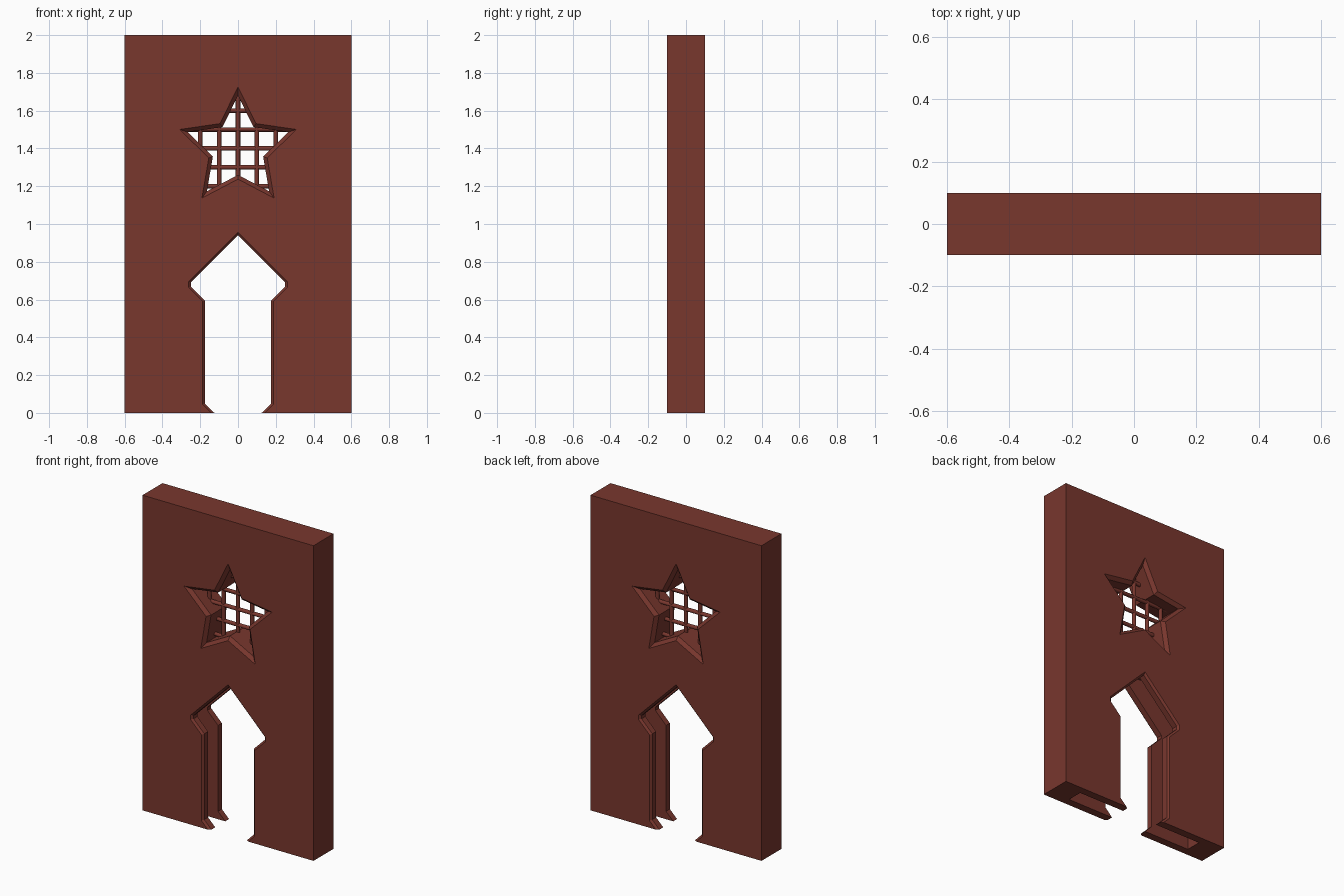
import bpy, bmesh, math
from mathutils import Vector

if "Cube" in bpy.data.objects:
    bpy.data.objects.remove(bpy.data.objects["Cube"])

paint = bpy.data.materials.new("red_brown")
paint.diffuse_color = (0.19, 0.038, 0.027, 1)
paint.use_nodes = True
paint.node_tree.nodes["Principled BSDF"].inputs["Base Color"].default_value = paint.diffuse_color


def make_object(name, bm):
    bmesh.ops.recalc_face_normals(bm, faces=bm.faces)
    mesh = bpy.data.meshes.new(name)
    bm.to_mesh(mesh)
    bm.free()
    mesh.materials.append(paint)
    ob = bpy.data.objects.new(name, mesh)
    bpy.context.collection.objects.link(ob)
    return ob


def box(name, lo, hi):
    bm = bmesh.new()
    bmesh.ops.create_cube(bm, size=1)
    for v in bm.verts:
        v.co = [l + (c + 0.5) * (h - l) for l, c, h in zip(lo, v.co, hi)]
    return make_object(name, bm)


def grow(pts, d):
    """Mitred outward offset of a counter-clockwise outline."""
    out = []
    for i, p in enumerate(pts):
        p, a, b = Vector(p), Vector(pts[i - 1]), Vector(pts[(i + 1) % len(pts)])
        e, f = (p - a).normalized(), (b - p).normalized()
        n, m = Vector((e.y, -e.x)), Vector((f.y, -f.x))
        out.append(p + (n + m) * (d / (1 + n.dot(m))))
    return out


def opening(name, outline, chamfer):
    """Prism along y that flares outward at both wall faces."""
    bm = bmesh.new()
    extra = 0.005
    sections = [(-0.1 - extra, chamfer + extra), (-0.1 + chamfer, 0),
                (0.1 - chamfer, 0), (0.1 + extra, chamfer + extra)]
    rings = [[bm.verts.new((p[0], y, p[1])) for p in grow(outline, d)]
             for y, d in sections]
    n = len(outline)
    for r, s in zip(rings, rings[1:]):
        for i in range(n):
            j = (i + 1) % n
            bm.faces.new((r[i], r[j], s[j], s[i]))
    bm.faces.new(rings[0])
    bm.faces.new(rings[-1])
    return make_object(name, bm)


def boolean(ob, cutter, op):
    mod = ob.modifiers.new("cut", 'BOOLEAN')
    mod.object, mod.operation, mod.solver = cutter, op, 'EXACT'
    bpy.context.view_layer.objects.active = ob
    bpy.ops.object.modifier_apply(modifier=mod.name)


# wall slab
wall = box("wall", (-0.6, -0.1, 0), (0.6, 0.1, 2))

# doorway: square shaft with chamfered foot and a diamond head
half = [(0.125, -0.05), (0.125, 0), (0.175, 0.05), (0.175, 0.595),
        (0.25, 0.67), (0.25, 0.69)]
door_outline = half + [(0, 0.94)] + [(-x, z) for x, z in reversed(half)]
door = opening("door_cutter", door_outline, 0.012)

# hollow slot inside the wall, open to the doorway and the underside
slot = box("slot_cutter", (-0.45, -0.05, -0.1), (0.45, 0.05, 1.0))

# star window
star_outline = []
for i in range(10):
    r = 0.28 if i % 2 == 0 else 0.14
    a = math.pi / 2 + i * math.pi / 5
    star_outline.append((r * math.cos(a), 1.4 + r * math.sin(a)))
star = opening("star_cutter", star_outline, 0.02)

for cutter in (slot, door, star):
    boolean(wall, cutter, 'DIFFERENCE')

# round grille bars, trimmed to the star
for k in range(-2, 3):
    for name, upright in (("vertical_bar", True), ("horizontal_bar", False)):
        bm = bmesh.new()
        bmesh.ops.create_cone(bm, cap_ends=True, segments=16, radius1=0.012,
                              radius2=0.012, depth=0.8)
        for v in bm.verts:
            x, y, z = v.co
            v.co = (x + 0.1 * k, y, z + 1.4) if upright else (z, y, x + 1.4 + 0.1 * k)
        bar = make_object(name, bm)
        boolean(bar, star, 'INTERSECT')
        bpy.ops.object.select_all(action='DESELECT')
        bar.select_set(True)
        bpy.ops.object.shade_smooth_by_angle(angle=math.radians(35))

for cutter in (slot, door, star):
    bpy.data.objects.remove(cutter)
